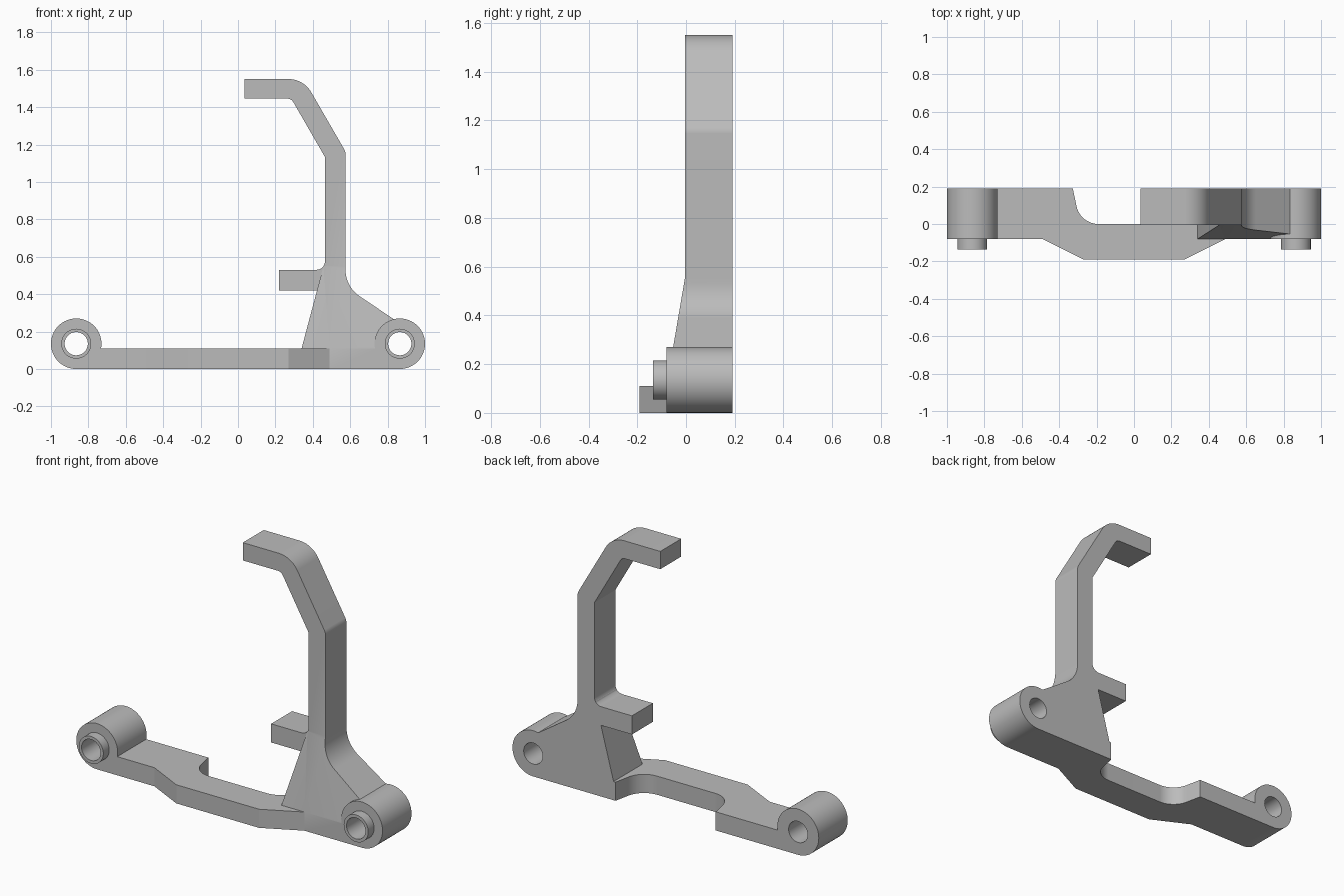
import bpy
import bmesh
from math import radians, sin, cos
from mathutils import Matrix, Vector

cube = bpy.data.objects.get("Cube")
if cube:
    bpy.data.objects.remove(cube, do_unlink=True)

grey = bpy.data.materials.new("plain grey")
grey.use_nodes = True
colour = (0.5, 0.5, 0.5, 1)
grey.diffuse_color = colour
grey.node_tree.nodes["Principled BSDF"].inputs["Base Color"].default_value = colour

BACK, FRONT, ARM_FRONT = 0.19, -0.08, -0.005
BAR_TOP, GUSSET_TOP = 0.11, 0.55
BOSS_X, BOSS_Z = 0.865, 0.135


def arc(cx, cy, r, start, end, steps=10):
    """Points on a circular arc, angles in degrees."""
    angles = [radians(start + (end - start) * i / steps) for i in range(steps + 1)]
    return [(cx + r * cos(a), cy + r * sin(a)) for a in angles]


def finish(name, bm):
    bmesh.ops.recalc_face_normals(bm, faces=bm.faces)
    mesh = bpy.data.meshes.new(name)
    bm.to_mesh(mesh)
    bm.free()
    mesh.materials.append(grey)
    obj = bpy.data.objects.new(name, mesh)
    bpy.context.collection.objects.link(obj)
    return obj


def prism(name, ring_a, ring_b):
    """Solid between two matching rings of 3D points."""
    bm = bmesh.new()
    a = [bm.verts.new(p) for p in ring_a]
    b = [bm.verts.new(p) for p in ring_b]
    bm.faces.new(a)
    bm.faces.new(b)
    for i in range(len(a)):
        j = (i + 1) % len(a)
        bm.faces.new((a[i], a[j], b[j], b[i]))
    return finish(name, bm)


def side_prism(name, profile, front):
    """Extrude an x-z profile from front(z) to the flat back."""
    return prism(name, [(x, front(z), z) for x, z in profile],
                 [(x, BACK, z) for x, z in profile])


def tube(name, x, radius, y0, y1):
    bm = bmesh.new()
    turn = Matrix.Translation((x, (y0 + y1) / 2, BOSS_Z)) @ Matrix.Rotation(radians(90), 4, 'X')
    bmesh.ops.create_cone(bm, cap_ends=True, segments=64, radius1=radius,
                          radius2=radius, depth=y1 - y0, matrix=turn)
    return finish(name, bm)


def combine(target, other, operation):
    mod = target.modifiers.new(operation.lower(), 'BOOLEAN')
    mod.operation = operation
    mod.solver = 'EXACT'
    mod.object = other
    bpy.context.view_layer.objects.active = target
    bpy.ops.object.modifier_apply(modifier=mod.name)
    bpy.data.objects.remove(other, do_unlink=True)


# Base bar: plan outline with a bulged front and a notched back, mirrored in x
half = [(0.27, -0.19), (0.49, FRONT), (BOSS_X, FRONT), (BOSS_X, BACK), (0.327, BACK)]
half += arc(0.19, 0.12, 0.12, -10, -90)
outline = half + [(-x, y) for x, y in reversed(half)]
bracket = prism("bracket", [(x, y, 0) for x, y in outline],
                [(x, y, BAR_TOP) for x, y in outline])

# Hooked arm with the side tab, one profile
arm_profile = [(0.575, 0.45)]
arm_profile += arc(0.515, 1.146, 0.06, 0, 30, 4)
arm_profile += arc(0.27, 1.41, 0.14, 30, 90)
arm_profile += [(0.035, 1.55), (0.035, 1.445)]
arm_profile += arc(0.265, 1.41, 0.035, 90, 30, 6)
arm_profile += [(0.465, 1.133)]
arm_profile += arc(0.42, 0.575, 0.045, 0, -90, 6)
arm_profile += [(0.22, 0.53), (0.22, 0.42), (0.47, 0.42)]
arm = side_prism("hook_arm", arm_profile, lambda z: ARM_FRONT)

# Gusset: front leans back from the bar to the arm
def lean(z):
    t = (z - BAR_TOP) / (GUSSET_TOP - BAR_TOP)
    return FRONT + t * (ARM_FRONT - FRONT)


gusset_profile = [(0.34, BAR_TOP), (0.457, GUSSET_TOP), (0.575, GUSSET_TOP)]
gusset_profile += arc(0.745, 0.53, 0.17, 180, 237)
gusset_profile += [(0.83, 0.268), (BOSS_X, 0.245), (BOSS_X, BAR_TOP)]
gusset = side_prism("gusset", gusset_profile, lean)

# End bosses and their front collars
parts = [gusset, arm]
for x in (-BOSS_X, BOSS_X):
    parts.append(tube("boss", x, 0.135, FRONT, BACK))
    parts.append(tube("collar", x, 0.08, -0.135, 0))
for part in parts:
    combine(bracket, part, 'UNION')

# Through holes
for x in (-BOSS_X, BOSS_X):
    combine(bracket, tube("hole_cutter", x, 0.062, -0.3, 0.3), 'DIFFERENCE')

# Smooth curves, crisp edges, flat large faces
bpy.ops.object.select_all(action='DESELECT')
bracket.select_set(True)
bpy.context.view_layer.objects.active = bracket
bpy.ops.object.shade_smooth_by_angle(angle=radians(25))
weighted = bracket.modifiers.new("flat_faces", 'WEIGHTED_NORMAL')
weighted.keep_sharp = True
